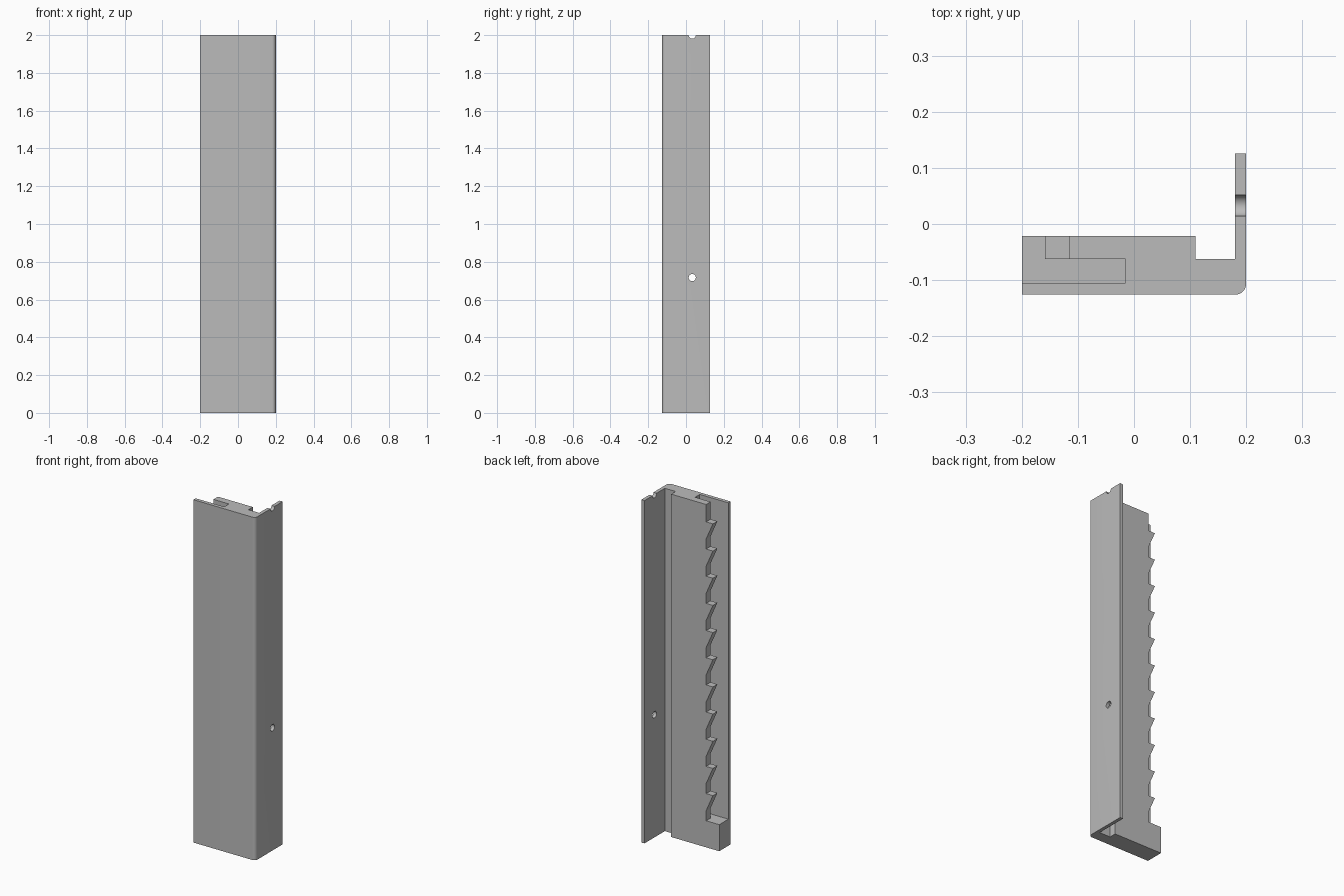
import bpy, bmesh, math
from mathutils import Vector

cube = bpy.data.objects.get("Cube")
if cube:
    bpy.data.objects.remove(cube, do_unlink=True)

grey = bpy.data.materials.new("mid_grey")
grey.use_nodes = True
GREY = (0.5, 0.5, 0.5, 1)
grey.diffuse_color = GREY
grey.node_tree.nodes["Principled BSDF"].inputs["Base Color"].default_value = GREY


def prism(name, points, sweep):
    """Extrude a closed outline of 3D points along a vector."""
    bm = bmesh.new()
    face = bm.faces.new([bm.verts.new(p) for p in points])
    moved = bmesh.ops.extrude_face_region(bm, geom=[face])["geom"]
    bmesh.ops.translate(bm, vec=Vector(sweep),
                        verts=[v for v in moved if isinstance(v, bmesh.types.BMVert)])
    bmesh.ops.recalc_face_normals(bm, faces=bm.faces)
    mesh = bpy.data.meshes.new(name)
    bm.to_mesh(mesh)
    bm.free()
    mesh.materials.append(grey)
    obj = bpy.data.objects.new(name, mesh)
    bpy.context.collection.objects.link(obj)
    return obj


def arc(cx, cy, r, start, end, n):
    angles = [math.radians(start + (end - start) * i / n) for i in range(n + 1)]
    return [(cx + r * math.cos(a), cy + r * math.sin(a)) for a in angles]


HEIGHT, HALF_X, HALF_Y = 2.0, 0.2, 0.126
BACK, SLOT_BACK, SLOT_FRONT = -0.021, -0.062, -0.105
FLANGE_IN, ROUND = 0.18, 0.02
FLOOR, PITCH, TEETH = 0.155, 0.1585, 11
ROOT, TIP, SLOPE = -0.115, -0.159, 0.1

# Rail cross-section: thick web, groove, thin flange and rounded corner
section = [(-HALF_X, -HALF_Y)]
section += arc(HALF_X - ROUND, ROUND - HALF_Y, ROUND, -90, 0, 8)
section += [(HALF_X, HALF_Y), (FLANGE_IN, HALF_Y), (FLANGE_IN, SLOT_BACK),
            (0.11, SLOT_BACK), (0.11, BACK), (-HALF_X, BACK)]
rail = prism("ratchet_rail", [(x, y, 0) for x, y in section], (0, 0, HEIGHT))

# Hidden slot behind the front skin
slot = prism("slot_cutter",
             [(x, SLOT_FRONT, z) for x, z in ((-0.3, FLOOR), (-0.015, FLOOR),
                                              (-0.015, 2.1), (-0.3, 2.1))],
             (0, SLOT_BACK - SLOT_FRONT, 0))

# Ratchet teeth: flat shelf on top, slope underneath
outline = [(-0.3, FLOOR), (ROOT, FLOOR)]
for k in range(1, TEETH + 1):
    shelf = FLOOR + k * PITCH
    outline += [(ROOT, shelf - SLOPE), (TIP, shelf), (ROOT, shelf)]
outline += [(ROOT, 2.1), (-0.3, 2.1)]
teeth = prism("teeth_cutter", [(x, -0.08, z) for x, z in outline], (0, 0.12, 0))

# Screw hole and half hole at the top of the flange
holes = [prism("hole_cutter",
               [(0.15, y, z) for y, z in arc(0.033, height, 0.019, 0, 345, 23)],
               (0.1, 0, 0))
         for height in (0.716, HEIGHT)]

# Apply every cut, then discard the cutters
cutters = [slot, teeth] + holes
for cutter in cutters:
    cutter.hide_render = True
    cut = rail.modifiers.new(cutter.name, 'BOOLEAN')
    cut.operation = 'DIFFERENCE'
    cut.solver = 'EXACT'
    cut.object = cutter
bpy.context.view_layer.update()
graph = bpy.context.evaluated_depsgraph_get()
result = bpy.data.meshes.new_from_object(rail.evaluated_get(graph))
rail.modifiers.clear()
rail.data = result
for cutter in cutters:
    bpy.data.objects.remove(cutter, do_unlink=True)

# Smooth only the rounded corner and hole walls
bpy.ops.object.select_all(action='DESELECT')
rail.select_set(True)
bpy.context.view_layer.objects.active = rail
bpy.ops.object.shade_smooth_by_angle(angle=math.radians(20))
